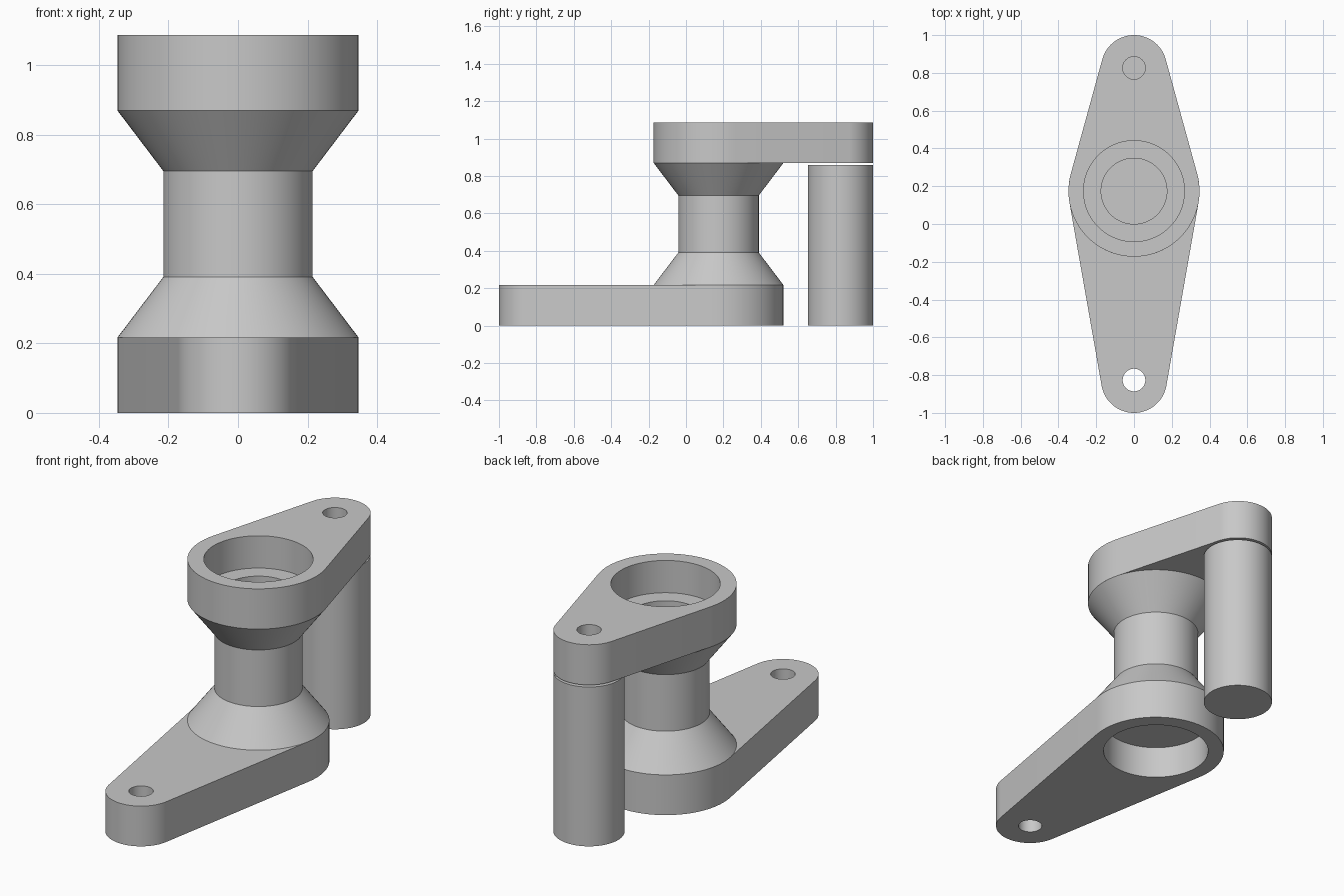
import bpy, bmesh
from math import sin, cos, pi, acos, radians

if "Cube" in bpy.data.objects:
    bpy.data.objects.remove(bpy.data.objects["Cube"])

HUB_Y, HUB_R, POCKET_R = 0.174, 0.347, 0.267
PIN_Y, END_R, PIN_R = 0.826, 0.174, 0.06
THICK, HEIGHT, SEG = 0.217, 1.087, 96

grey = bpy.data.materials.new("plain grey")
grey.use_nodes = True
color = (0.58, 0.58, 0.58, 1)
grey.diffuse_color = color
grey.node_tree.nodes["Principled BSDF"].inputs["Base Color"].default_value = color


def finish(name, bm):
    bmesh.ops.remove_doubles(bm, verts=bm.verts, dist=0.0001)
    bmesh.ops.recalc_face_normals(bm, faces=bm.faces)
    mesh = bpy.data.meshes.new(name)
    bm.to_mesh(mesh)
    bm.free()
    mesh.materials.append(grey)
    obj = bpy.data.objects.new(name, mesh)
    bpy.context.collection.objects.link(obj)
    bpy.ops.object.select_all(action='DESELECT')
    obj.select_set(True)
    bpy.context.view_layer.objects.active = obj
    bpy.ops.object.shade_smooth_by_angle(angle=radians(25))
    return obj


def arc(cy, r, start, end, n, way=1):
    """Points on an arc; angles are measured from the +y or -y direction."""
    steps = [start + (end - start) * i / n for i in range(n + 1)]
    return [(r * sin(a), cy + way * r * cos(a)) for a in steps]


def circle(cy, r, n):
    return arc(cy, r, 0, 2 * pi, n)[:-1]


def arm(name, pin_y, z):
    # Two circles joined by tangents, pierced by the pocket and the pin hole
    way = 1 if pin_y > HUB_Y else -1
    phi = acos((HUB_R - END_R) / abs(pin_y - HUB_Y))
    outline = (arc(pin_y, END_R, -phi, phi, SEG // 2, way)
               + arc(HUB_Y, HUB_R, phi, 2 * pi - phi, SEG // 2, way))
    bm = bmesh.new()
    for loop in (outline, circle(HUB_Y, POCKET_R, SEG), circle(pin_y, PIN_R, 48)):
        verts = [bm.verts.new((x, y, z)) for x, y in loop]
        for i, v in enumerate(verts):
            bm.edges.new((verts[i - 1], v))
    bmesh.ops.triangle_fill(bm, use_beauty=True, edges=bm.edges[:])
    new = bmesh.ops.extrude_face_region(bm, geom=bm.faces[:], use_keep_orig=True)["geom"]
    bmesh.ops.translate(bm, vec=(0, 0, THICK),
                        verts=[g for g in new if isinstance(g, bmesh.types.BMVert)])
    return finish(name, bm)


def lathe(name, cy, profile):
    bm = bmesh.new()
    verts = [bm.verts.new((r, cy, z)) for r, z in profile]
    edges = [bm.edges.new(pair) for pair in zip(verts, verts[1:])]
    bmesh.ops.spin(bm, geom=verts + edges, cent=(0, cy, 0), axis=(0, 0, 1),
                   angle=2 * pi, steps=SEG, use_duplicate=False)
    return finish(name, bm)


# Crank arms pointing opposite ways
arm("lower_arm", -PIN_Y, 0)
arm("upper_arm", PIN_Y, HEIGHT - THICK)

# Waisted hub: closed lower pocket, flared ends, blind bore from above
TOP = HEIGHT - THICK
lathe("hub", HUB_Y, [
    (0, 0.174), (POCKET_R, 0.174), (POCKET_R, THICK), (HUB_R, THICK),
    (0.215, 0.391), (0.215, 0.696), (HUB_R, TOP),
    (POCKET_R, TOP), (POCKET_R, 0.913), (END_R, 0.913),
    (END_R, THICK), (0, THICK)])

# Free-standing handle post under the upper arm
lathe("handle_post", PIN_Y, [(0, 0), (END_R, 0), (END_R, 0.859), (0, 0.859)])
